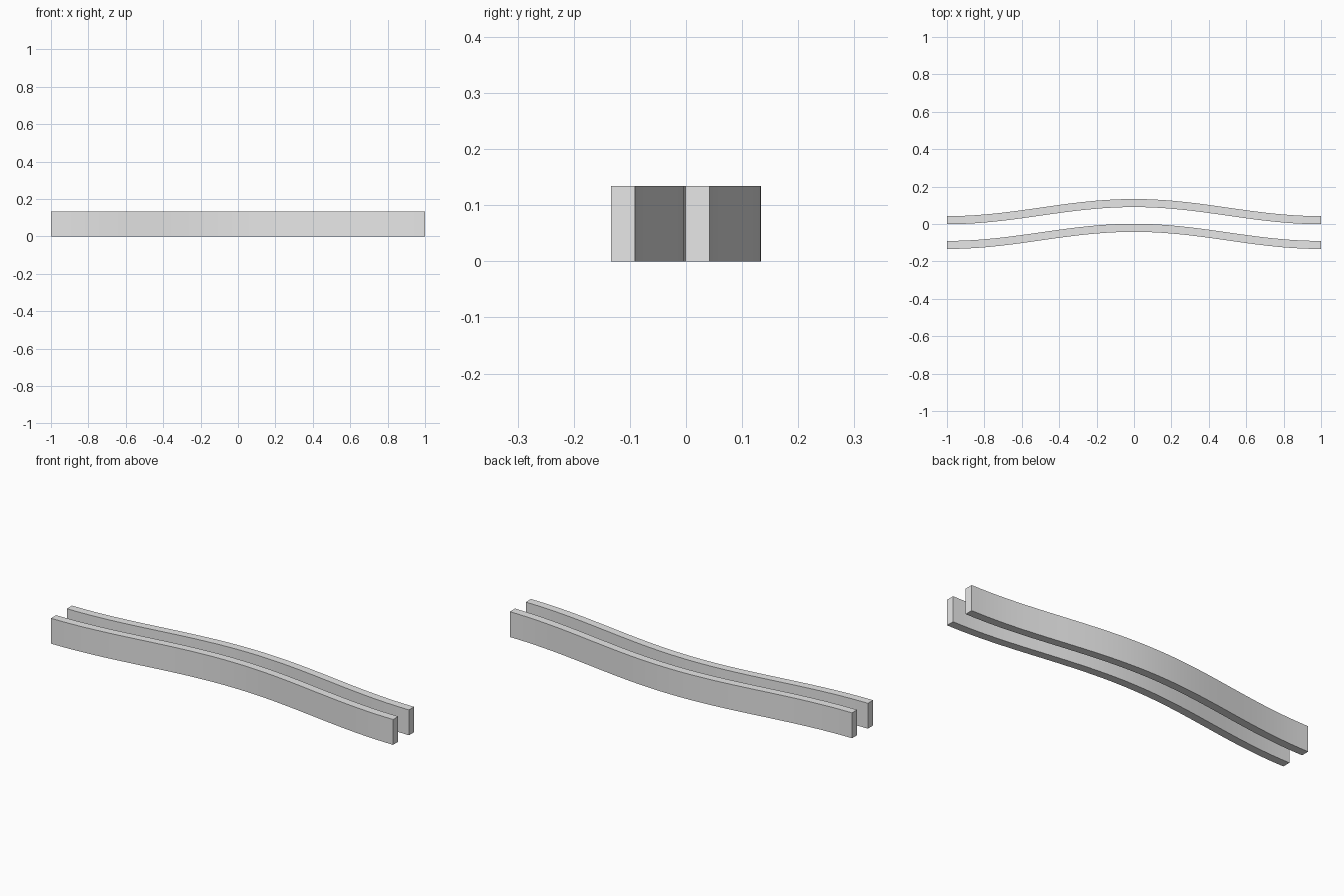
import bpy, bmesh, math

if "Cube" in bpy.data.objects:
    bpy.data.objects.remove(bpy.data.objects["Cube"])

THICK, HEIGHT, RISE, SEGMENTS = 0.043, 0.134, 0.0915, 40

grey = bpy.data.materials.new("light grey")
grey.diffuse_color = (0.8, 0.8, 0.8, 1)
grey.use_nodes = True
grey.node_tree.nodes["Principled BSDF"].inputs["Base Color"].default_value = grey.diffuse_color


def bow(x):
    # gentle cosine bow, flat at both ends and at the middle
    return RISE * 0.5 * (1 + math.cos(math.pi * x))


def curved_rail(name, y_end):
    """Rectangular rail swept along the bow; y_end is its front edge at the ends."""
    bm = bmesh.new()
    rings = []
    for i in range(SEGMENTS + 1):
        x = -1 + 2 * i / SEGMENTS
        y = y_end + bow(x)
        section = [(y, 0), (y + THICK, 0), (y + THICK, HEIGHT), (y, HEIGHT)]
        rings.append([bm.verts.new((x, sy, sz)) for sy, sz in section])
    for a, b in zip(rings, rings[1:]):
        for k in range(4):
            n = (k + 1) % 4
            bm.faces.new((a[k], a[n], b[n], b[k]))
    # end caps
    bm.faces.new(rings[0])
    bm.faces.new(rings[-1])
    bmesh.ops.recalc_face_normals(bm, faces=bm.faces)
    mesh = bpy.data.meshes.new(name)
    bm.to_mesh(mesh)
    bm.free()
    mesh.materials.append(grey)
    rail = bpy.data.objects.new(name, mesh)
    bpy.context.collection.objects.link(rail)
    bpy.ops.object.select_all(action='DESELECT')
    rail.select_set(True)
    bpy.context.view_layer.objects.active = rail
    bpy.ops.object.shade_smooth_by_angle(angle=math.radians(30))


# two parallel rails
curved_rail("front_rail", -0.1335)
curved_rail("back_rail", -0.001)
